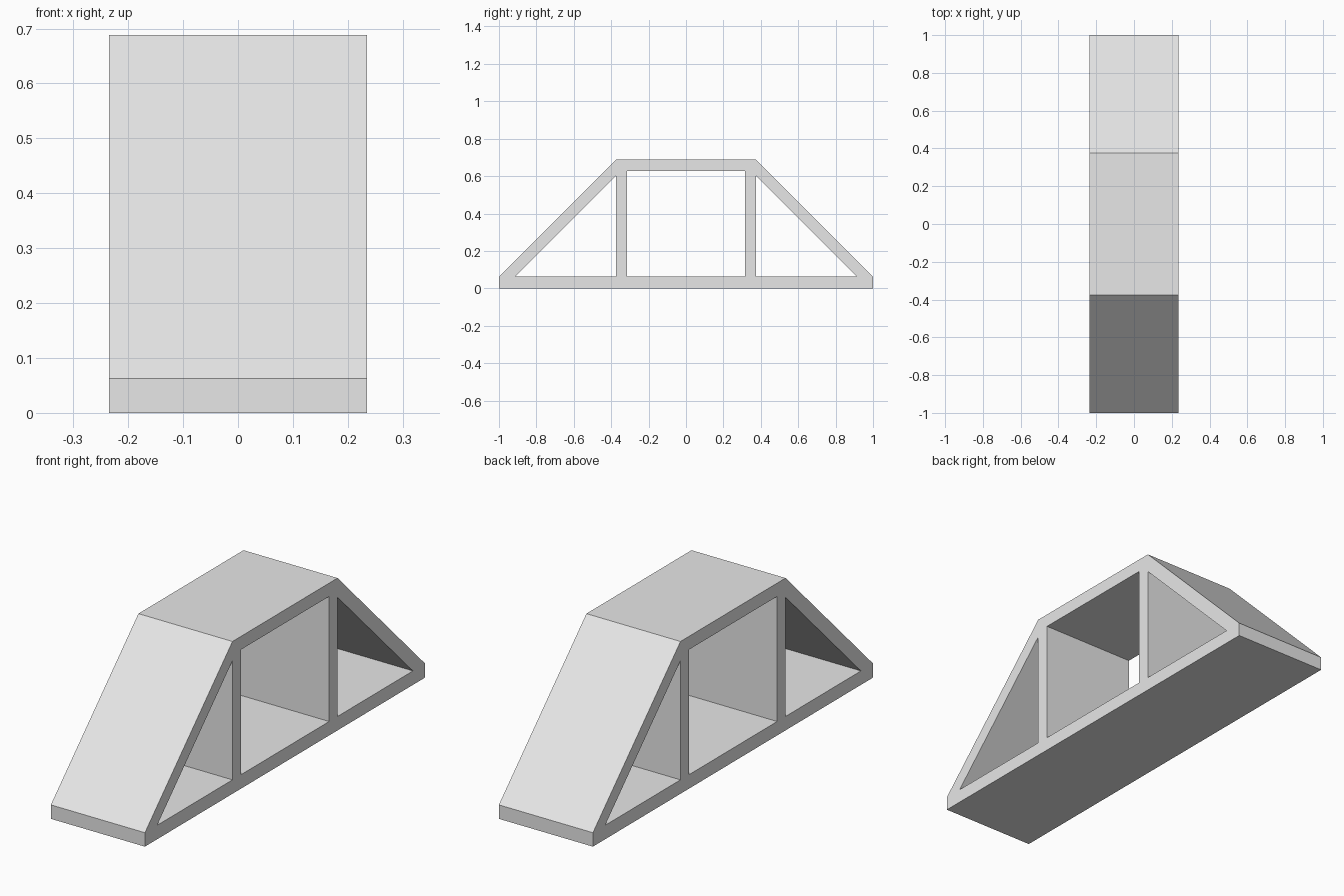
import bpy, bmesh
from math import radians
from mathutils import Matrix

cube = bpy.data.objects.get("Cube")
if cube:
    bpy.data.objects.remove(cube)

HALF_WIDTH = 0.235
BASE, TOP = 0.063, 0.688          # deck height, overall height
SHOULDER = 0.375                  # where the slopes meet the roof
POST = 0.06                       # post thickness
BRACE = 0.087                     # vertical thickness of the sloping sides

grey = bpy.data.materials.new("plain grey")
grey.use_nodes = True
grey.diffuse_color = (0.8, 0.8, 0.8, 1)
grey.node_tree.nodes["Principled BSDF"].inputs["Base Color"].default_value = grey.diffuse_color


def mirrored(half):
    """Close a half profile by mirroring it across the centre."""
    return half + [(-y, z) for y, z in reversed(half)]


# Side profile: outline, central bay and the two triangular bays
inner = SHOULDER - POST
outline = mirrored([(1, 0), (1, BASE), (SHOULDER, TOP)])
centre_bay = mirrored([(inner, BASE), (inner, TOP - POST)])
peak = TOP - BRACE
side_bay = [(SHOULDER, BASE), (SHOULDER, peak), (SHOULDER + peak - BASE, BASE)]
other_bay = [(-y, z) for y, z in side_bay]

curve = bpy.data.curves.new("frame_profile", "CURVE")
curve.dimensions = "2D"
curve.fill_mode = "BOTH"
curve.extrude = HALF_WIDTH
for loop in (outline, centre_bay, side_bay, other_bay):
    spline = curve.splines.new("POLY")
    spline.points.add(len(loop) - 1)
    for point, (y, z) in zip(spline.points, loop):
        point.co = (y, z, 0, 1)
    spline.use_cyclic_u = True

# Trapezoid frame, extruded across the width
frame = bpy.data.objects.new("trapezoid_frame", curve)
bpy.context.collection.objects.link(frame)
bpy.ops.object.select_all(action="DESELECT")
frame.select_set(True)
bpy.context.view_layer.objects.active = frame
bpy.ops.object.convert(target="MESH")
frame = bpy.context.object

# Stand it upright and tidy the mesh
mesh = frame.data
mesh.transform(Matrix.Rotation(radians(90), 4, "Z") @ Matrix.Rotation(radians(90), 4, "X"))
bm = bmesh.new()
bm.from_mesh(mesh)
bmesh.ops.remove_doubles(bm, verts=bm.verts, dist=0.0001)
bmesh.ops.recalc_face_normals(bm, faces=bm.faces)
for face in bm.faces:
    face.smooth = False
bm.to_mesh(mesh)
bm.free()
mesh.materials.clear()
mesh.materials.append(grey)
